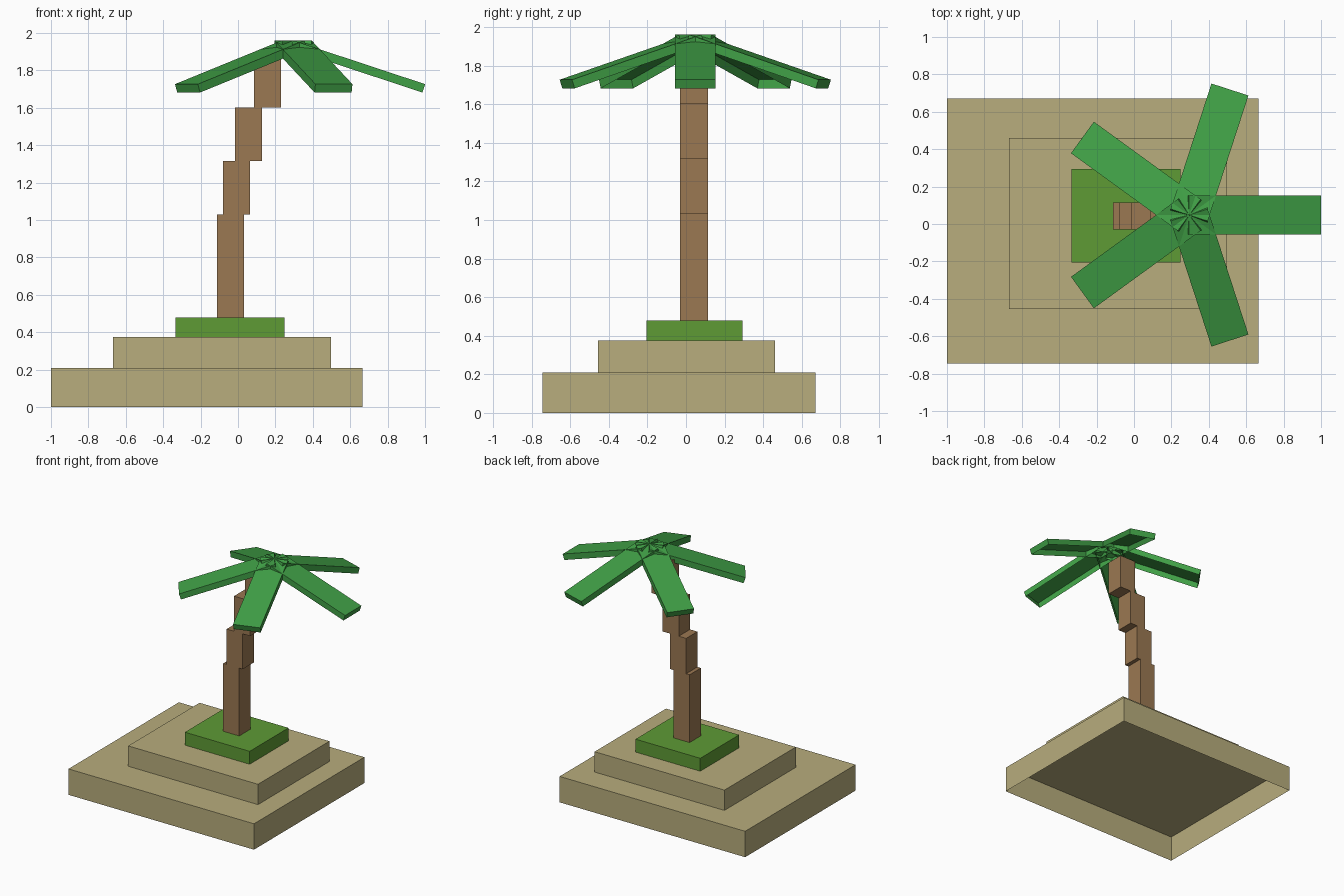
import bpy, bmesh, math
from mathutils import Matrix, Vector

if "Cube" in bpy.data.objects:
    bpy.data.objects.remove(bpy.data.objects["Cube"])


def srgb(r, g, b):
    def lin(c):
        c /= 255
        return c / 12.92 if c <= 0.04045 else ((c + 0.055) / 1.055) ** 2.4
    return (lin(r), lin(g), lin(b), 1.0)


def material(name, rgb):
    mat = bpy.data.materials.new(name)
    mat.diffuse_color = srgb(*rgb)
    mat.use_nodes = True
    mat.node_tree.nodes["Principled BSDF"].inputs["Base Color"].default_value = mat.diffuse_color
    return mat


sand = material("sand", (184, 173, 125))
grass = material("grass_green", (94, 155, 53))
bark = material("bark_brown", (155, 120, 82))
leaf = material("leaf_green", (64, 160, 70))


def box(name, mat, x, y, z, open_bottom=False, matrix=Matrix()):
    """Box spanning the given ranges, optionally without its underside."""
    bm = bmesh.new()
    bmesh.ops.create_cube(bm, size=1)
    for v in bm.verts:
        v.co = Vector([(a + b) / 2 + c * (b - a) for c, (a, b) in zip(v.co, (x, y, z))])
    bm.normal_update()
    if open_bottom:
        under = [f for f in bm.faces if f.normal.z < -0.9]
        bmesh.ops.delete(bm, geom=under, context='FACES_ONLY')
    bm.transform(matrix)
    mesh = bpy.data.meshes.new(name)
    bm.to_mesh(mesh)
    bm.free()
    mesh.materials.append(mat)
    obj = bpy.data.objects.new(name, mesh)
    bpy.context.collection.objects.link(obj)
    return obj


# Stepped island, hollow underneath
box("sand_base", sand, (-1.0, 0.665), (-0.745, 0.67), (0, 0.21), True)
box("sand_step", sand, (-0.667, 0.498), (-0.455, 0.46), (0.21, 0.375), True)
box("grass_patch", grass, (-0.333, 0.248), (-0.205, 0.293), (0.375, 0.48), True)

# Trunk blocks, each shifted further sideways
levels = [0.48, 1.03, 1.317, 1.602, 1.88]
for i, left in enumerate((-0.112, -0.081, -0.015, 0.086)):
    box(f"trunk_block_{i + 1}", bark, (left, left + 0.144), (-0.03, 0.114),
        (levels[i], levels[i + 1]))

# Five drooping leaves around the crown, open underneath
crown = Matrix.Translation((0.295, 0.048, 1.96))
droop = Matrix.Rotation(math.radians(18.3), 4, 'Y')
for i in range(5):
    turn = Matrix.Rotation(math.radians(72 * i), 4, 'Z')
    box(f"leaf_{i + 1}", leaf, (0, 0.743), (-0.104, 0.104), (-0.047, 0),
        True, crown @ turn @ droop)
